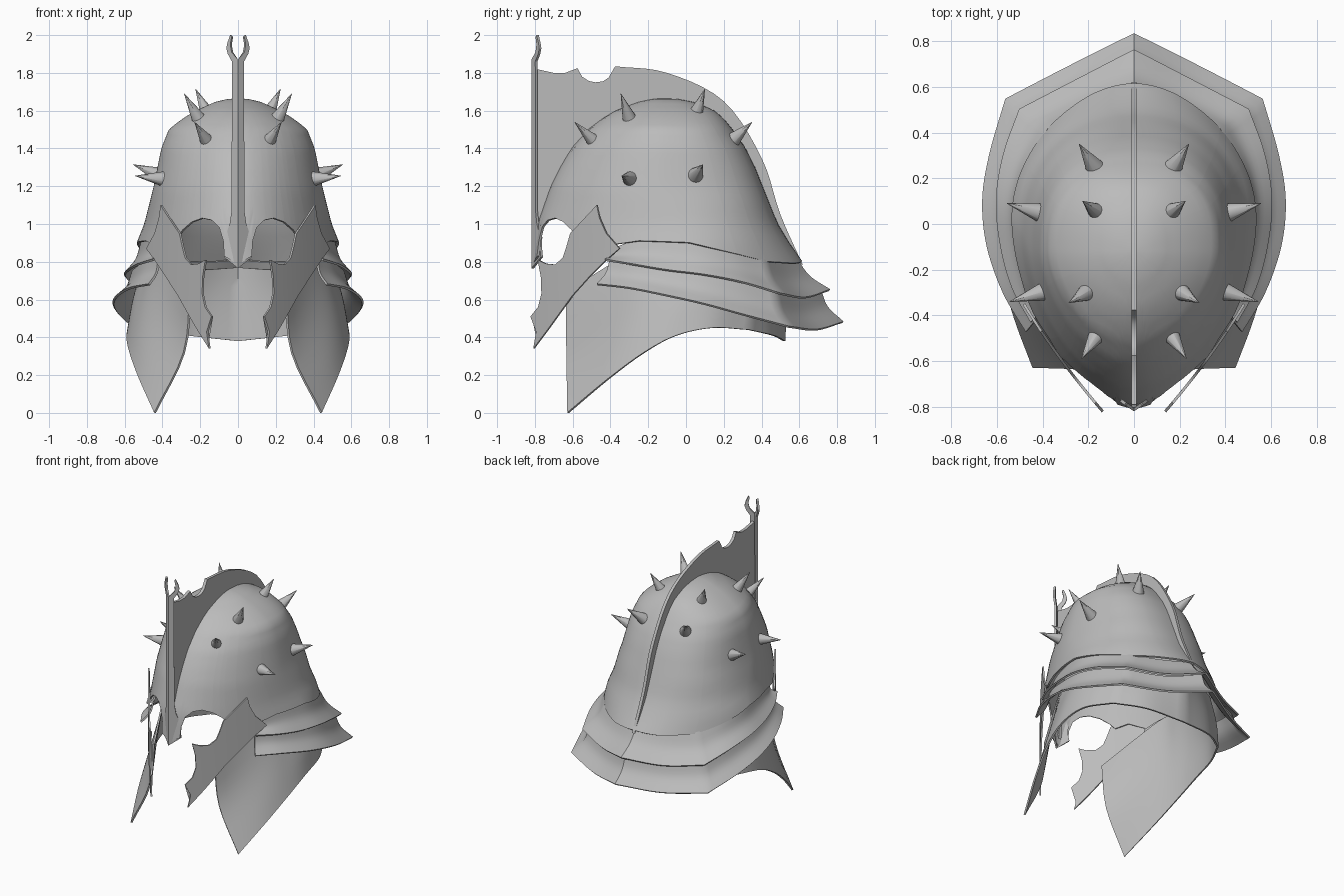
import bpy, bmesh, math
from mathutils import Vector

cube = bpy.data.objects.get("Cube")
if cube:
    bpy.data.objects.remove(cube, do_unlink=True)

steel = bpy.data.materials.new("grey steel")
steel.use_nodes = True
GREY = (.5, .5, .5, 1)
steel.diffuse_color = GREY
steel.node_tree.nodes["Principled BSDF"].inputs["Base Color"].default_value = GREY


def finish(name, bm, mirror=True, thick=.0, angle=40):
    """Turn a bmesh into an object, mirror and thicken it, then shade it."""
    bmesh.ops.remove_doubles(bm, verts=bm.verts, dist=.0005)
    bmesh.ops.recalc_face_normals(bm, faces=bm.faces)
    mesh = bpy.data.meshes.new(name)
    bm.to_mesh(mesh)
    bm.free()
    mesh.materials.append(steel)
    ob = bpy.data.objects.new(name, mesh)
    bpy.context.collection.objects.link(ob)
    if mirror:
        ob.modifiers.new("mirror", 'MIRROR').merge_threshold = .002
    if thick:
        solid = ob.modifiers.new("thickness", 'SOLIDIFY')
        solid.thickness = thick
        solid.offset = 0
    bpy.ops.object.select_all(action='DESELECT')
    ob.select_set(True)
    bpy.context.view_layer.objects.active = ob
    bpy.ops.object.convert(target='MESH')
    bpy.ops.object.shade_smooth_by_angle(angle=math.radians(angle))


def spline(points, count):
    """Sample a smooth curve through the given points."""
    p = [Vector(q) for q in points]
    p = [2 * p[0] - p[1]] + p + [2 * p[-1] - p[-2]]
    out = []
    for i in range(count):
        s = i / (count - 1) * (len(p) - 3)
        k = min(int(s), len(p) - 4)
        t = s - k
        a, b, c, d = p[k:k + 4]
        out.append(b + t / 2 * (c - a + t * (2*a - 5*b + 4*c - d + t * (3*(b - c) + d - a))))
    return out


def grid(bm, rows):
    """Fill quads between rows of points."""
    verts = [[bm.verts.new(point) for point in row] for row in rows]
    for row, other in zip(verts, verts[1:]):
        for i in range(len(row) - 1):
            bm.faces.new((row[i], row[i + 1], other[i + 1], other[i]))


def loft(name, curves, across=9):
    """Sheet through guide curves: straight back, corner at the third point, curved side."""
    bm = bmesh.new()
    rows = [spline(curve[:3], 11) + spline(curve[2:], 31)[1:] for curve in curves]
    grid(bm, [spline(column, across) for column in zip(*rows)])
    finish(name, bm, thick=.012)


def flat(outline):
    """One face in the side plane from (y, z) points."""
    bm = bmesh.new()
    bm.faces.new([bm.verts.new((0, y, z)) for y, z in outline])
    return bm


def table(rows, key):
    """Linear lookup of a row by its first value."""
    for low, high in zip(rows, rows[1:]):
        if key <= high[0]:
            break
    t = (key - low[0]) / (high[0] - low[0])
    return [u + (v - u) * t for u, v in zip(low, high)][1:]


# Dome sections: height, half width, front, back
SECTIONS = [
    (.8, .55, -.8, .61), (.9, .53, -.79, .54), (1, .49, -.78, .48), (1.2, .44, -.71, .4),
    (1.3, .42, -.66, .36), (1.4, .4, -.6, .31), (1.5, .36, -.51, .24), (1.56, .28, -.43, .19),
    (1.6, .21, -.36, .14), (1.64, .12, -.25, .04), (1.655, .06, -.18, -.04),
    (1.66, 0, -.12, -.12)]
# Lower rim by angle from the front: nose, eye arch, side, back
RIM = [(0, .78), (.17, .83), (.185, .91), (.24, .98), (.34, 1.02), (.45, 1.03),
       (.57, 1.01), (.66, .97), (.71, .93), (.85, .95), (1, .89), (1.2, .91),
       (1.6, .9), (2.06, .84), (2.35, .8), (2.75, .79), (math.pi, .8)]


def dome_point(angle, z):
    """Rounded section: keeled towards the front, boxier at the back higher up."""
    width, front, back = table(SECTIONS, z)
    mid = max(-.12, .05 - (z - .8) * .45)
    s, c = max(math.sin(angle), 0), math.cos(angle)
    power = 1.75 if c > 0 else min(2.4, 1.7 + (z - .8) * 2)
    reach = front - mid if c > 0 else back - mid
    return (width * s ** (2 / power), mid + reach * abs(c) ** (2 / power), z)


angles = sorted({row[0] for row in RIM} | {i * math.pi / 44 for i in range(1, 44)})
bm = bmesh.new()
columns = []
for angle in angles:
    low = table(RIM, angle)[0]
    columns.append([dome_point(angle, low + (1.66 - low) * math.sin(i / 28 * math.pi / 2))
                    for i in range(29)])
grid(bm, columns)
finish("dome", bm, thick=.012)

# Neck bands, each tucked under the rim above
dome_rim = [(0, .61, .8), (.2, .52, .79), (.39, .43, .8), (.49, .25, .85),
            (.53, .08, .89), (.51, -.1, .91), (.47, -.28, .9), (.43, -.4, .86)]
upper_rim = [(0, .76, .65), (.25, .63, .61), (.5, .5, .63), (.57, .3, .69),
             (.6, .1, .73), (.58, -.1, .755), (.53, -.28, .785), (.45, -.43, .81)]
lower_rim = [(0, .83, .48), (.28, .69, .44), (.56, .545, .455), (.63, .3, .52),
             (.66, .1, .575), (.64, -.1, .62), (.57, -.3, .66), (.47, -.47, .68)]


def scaled(curve, factor, lift):
    return [(x * factor, y * factor, z + lift) for x, y, z in curve]


def halfway(above, below):
    return [(Vector(a) + Vector(b)) / 2 for a, b in zip(above, below)]


def band(name, above, below, tuck):
    top = scaled(above, tuck, .01)
    loft(name, [top, scaled(halfway(top, below), .97, -.01), below])


band("upper_neck_band", dome_rim, upper_rim, .96)
band("lower_neck_band", upper_rim, lower_rim, .93)

# Neck guard sweeping down to two pointed front flaps
guard_top = scaled(dome_rim[:7], .88, -.03) + [(.25, -.635, .64)]
guard_low = [(0, .52, .38), (.27, .46, .41), (.46, .33, .44), (.56, .14, .45),
             (.585, -.05, .41), (.57, -.22, .32), (.52, -.41, .18), (.44, -.625, 0)]
guard_mid = halfway(guard_top, guard_low)
for i, point in enumerate(guard_mid):
    point.x += .02 * min(i, 1) - .08 * (i / 7) ** 6
loft("neck_guard", [guard_top, guard_mid, guard_low])

# Cheek plates: cut in strips, then bent around the face
CHEEK = [(-.47, 1.1), (-.455, 1.03), (-.42, .95), (-.35, .87), (-.42, .81),
         (-.51, .72), (-.6, .62), (-.73, .44), (-.805, .34),
         (-.79, .43), (-.82, .51), (-.78, .56), (-.762, .63), (-.765, .72),
         (-.782, .81), (-.74, .79), (-.69, .785), (-.65, .82), (-.63, .88), (-.61, .95)]
bm = flat(CHEEK)
for i in range(11):
    bmesh.ops.bisect_plane(bm, geom=bm.verts[:] + bm.edges[:] + bm.faces[:],
                           plane_co=(0, i * .04 - .79, 0), plane_no=(0, 1, 0))
for v in bm.verts:
    d = v.co.y + .81
    v.co.x = .145 + .86 * d - .28 * d * d
finish("cheek_plate", bm, thick=.012)

# Crest fin: notched top, swept back edge, lower edge just inside the dome
notch = [(-.79, 1.82), (-.7, 1.8), (-.64, 1.8), (-.575, 1.825), (-.55, 1.78),
         (-.515, 1.757), (-.48, 1.75), (-.44, 1.755), (-.41, 1.775)]
sweep = spline([(-.375, 1.835), (-.1, 1.8), (.2, 1.65), (.4, 1.35), (.5, 1.05), (.62, .78)], 26)
levels = [.82 + i * .1 for i in range(9)]
back = [(dome_point(math.pi, z)[1] - .02, z) for z in levels]
front = [(dome_point(0, z)[1] + .02, z) for z in reversed(levels)]
outline = notch + [(p.x, p.y) for p in map(Vector, sweep)] + back + front + [(-.8, .9)]
finish("crest_fin", flat(outline), mirror=False, thick=.022, angle=30)

# Front bar: swept-back halves with a forked tip and a flared nose guard
BAR = [(0, .765), (.07, .825), (.062, .88), (.065, .93), (.04, 1), (.03, 1.07),
       (.028, 1.86), (.05, 1.9), (.058, 1.93), (.052, 1.96), (.038, 2), (.03, 1.99),
       (.037, 1.95), (.03, 1.91), (0, 1.87)]
bm = bmesh.new()
bm.faces.new([bm.verts.new((x, .7 * x - .812, z)) for x, z in BAR])
finish("front_bar", bm, thick=.014, angle=30)

# Spikes: base and tip
SPIKES = [((.165, -.49, 1.44), (.23, -.59, 1.54)), ((.21, -.3, 1.56), (.285, -.345, 1.69)),
          ((.165, .055, 1.59), (.225, .1, 1.715)), ((.18, .26, 1.455), (.24, .35, 1.54)),
          ((.41, -.3, 1.24), (.545, -.34, 1.255)), ((.43, .055, 1.265), (.555, .09, 1.315))]
bm = bmesh.new()
for base, tip in SPIKES:
    base, tip = Vector(base), Vector(tip)
    axis = tip - base
    base -= axis * .15
    turn = axis.to_track_quat('Z', 'Y').to_matrix().to_4x4()
    turn.translation = (base + tip) / 2
    bmesh.ops.create_cone(bm, cap_ends=True, segments=16, radius1=.042, radius2=.001,
                          depth=(tip - base).length, matrix=turn)
finish("spikes", bm)
